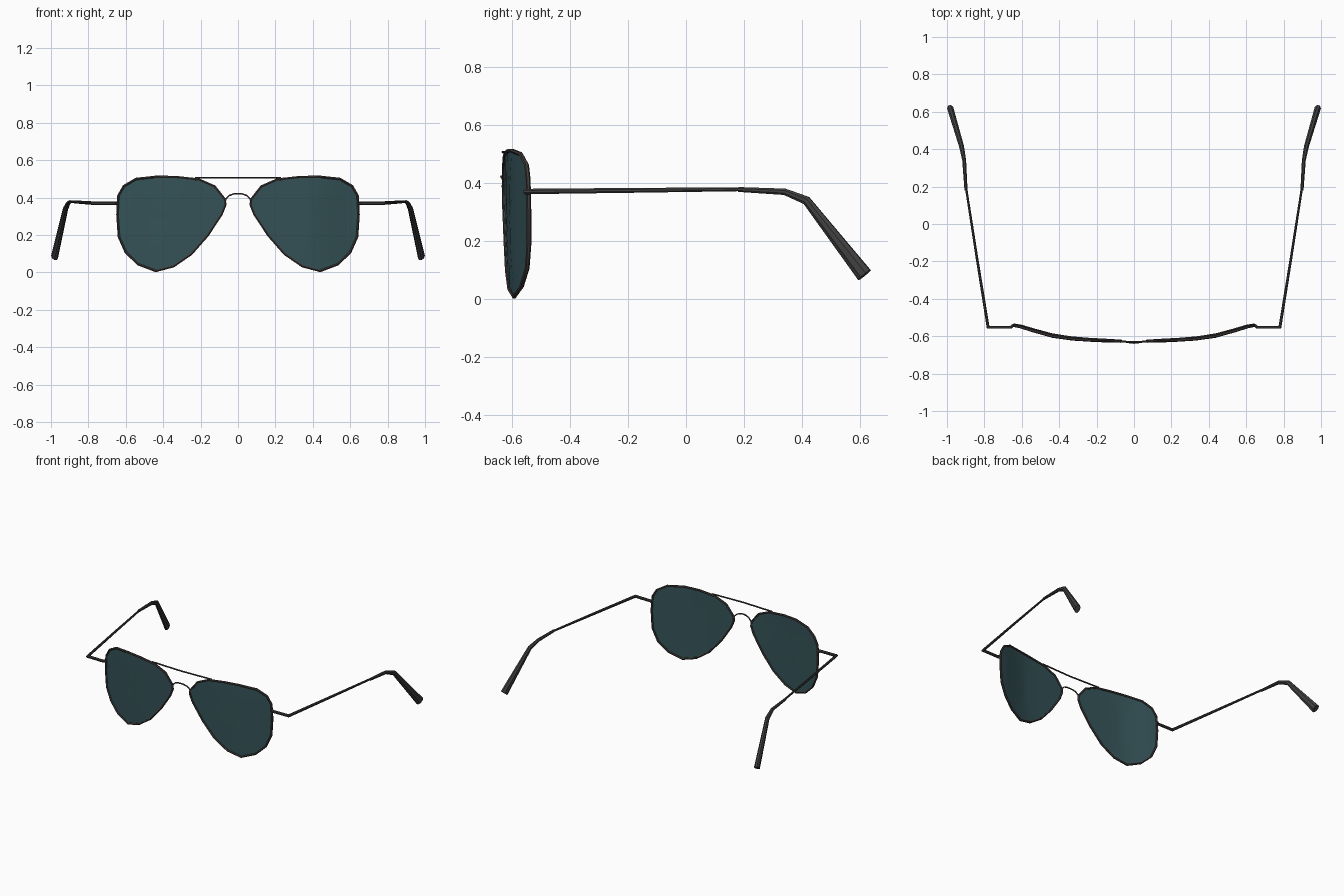
import bpy, math
from mathutils import Vector

if "Cube" in bpy.data.objects:
    bpy.data.objects.remove(bpy.data.objects["Cube"])


def material(name, rgb):
    m = bpy.data.materials.new(name)
    m.diffuse_color = (*rgb, 1)
    m.use_nodes = True
    m.node_tree.nodes["Principled BSDF"].inputs["Base Color"].default_value = m.diffuse_color
    return m


LENS = material("dark_teal", (0.035, 0.085, 0.095))
METAL = material("dark_metal", (0.05, 0.043, 0.04))
PLASTIC = material("dark_grey", (0.05, 0.05, 0.05))


def add_mesh(name, verts, faces, mat, mirror, angle):
    me = bpy.data.meshes.new(name)
    me.from_pydata(verts, [], faces)
    me.materials.append(mat)
    ob = bpy.data.objects.new(name, me)
    bpy.context.collection.objects.link(ob)
    bpy.ops.object.select_all(action='DESELECT')
    ob.select_set(True)
    bpy.context.view_layer.objects.active = ob
    bpy.ops.object.shade_smooth_by_angle(angle=math.radians(angle))
    if mirror:
        ob.modifiers.new("mirror", 'MIRROR').use_mirror_merge = False
    return ob


def sweep(name, path, sizes, mat, ref, sides=8, closed=False, mirror=True, angle=30):
    """Tube along path; sizes holds (width, height) for each point."""
    pts = [Vector(p) for p in path]
    n = len(pts)
    verts, faces = [], []
    for i, p in enumerate(pts):
        a = (p - pts[i - 1]).normalized() if closed or i > 0 else None
        b = (pts[(i + 1) % n] - p).normalized() if closed or i < n - 1 else None
        a, b = a or b, b or a
        t = (a + b).normalized()
        side = t.cross(Vector(ref)).normalized()
        up = side.cross(t)
        # widen at corners so the thickness stays even
        miter = 1 / max(0.5, t.dot(a))
        w, h = sizes[i]
        for k in range(sides):
            c = 2 * math.pi * (k + 0.5) / sides
            verts.append(p + side * (math.cos(c) * w / 2 * miter) + up * (math.sin(c) * h / 2))
    for i in range(n if closed else n - 1):
        j = (i + 1) % n
        for k in range(sides):
            l = (k + 1) % sides
            faces.append((i * sides + k, i * sides + l, j * sides + l, j * sides + k))
    if not closed:
        faces.append(tuple(reversed(range(sides))))
        faces.append(tuple(range((n - 1) * sides, n * sides)))
    return add_mesh(name, verts, faces, mat, mirror, angle)


# Wrap of the front: depth by distance from the centre, with a slight tilt
WRAP = [(0.0, -0.627), (0.07, -0.625), (0.25, -0.618), (0.40, -0.606),
        (0.50, -0.580), (0.61, -0.546), (0.66, -0.538)]


def depth(x, z):
    for (x0, y0), (x1, y1) in zip(WRAP, WRAP[1:]):
        if x <= x1:
            return y0 + (y1 - y0) * (x - x0) / (x1 - x0) - 0.014 * (z - 0.25)
    return WRAP[-1][1]


# Teardrop lens outline (x, z)
OUTLINE = [(0.070, 0.39), (0.125, 0.46), (0.21, 0.497), (0.33, 0.51), (0.435, 0.512),
           (0.545, 0.50), (0.61, 0.462), (0.64, 0.41), (0.645, 0.31), (0.637, 0.19),
           (0.60, 0.107), (0.533, 0.043), (0.44, 0.008), (0.345, 0.033), (0.25, 0.098),
           (0.163, 0.197), (0.088, 0.31), (0.068, 0.36)]

# Lenses: concentric rings laid onto the wrap
cx, cz, n = 0.37, 0.28, len(OUTLINE)
verts, faces = [(cx, depth(cx, cz), cz)], []
RINGS = 6
for r in range(1, RINGS + 1):
    for x, z in OUTLINE:
        px, pz = cx + (x - cx) * r / RINGS, cz + (z - cz) * r / RINGS
        verts.append((px, depth(px, pz), pz))
for k in range(n):
    l = (k + 1) % n
    faces.append((0, 1 + k, 1 + l))
    for r in range(RINGS - 1):
        a, b = 1 + r * n, 1 + (r + 1) * n
        faces.append((a + k, b + k, b + l, a + l))
add_mesh("lenses", verts, faces, LENS, True, 60)

# Rims
rim = [(x, depth(x, z), z) for x, z in OUTLINE]
sweep("lens_rims", rim, [(0.014, 0.016)] * n, METAL, (0, 1, 0), 6, closed=True, angle=40)

# Brow bar and nose bridge
bar = [(x, depth(abs(x), 0.507), 0.507) for x in (-0.23, -0.1, 0, 0.1, 0.23)]
sweep("brow_bar", bar, [(0.010, 0.010)] * 5, METAL, (0, 1, 0), 6, mirror=False)
half = [(0.072, -0.626, 0.365), (0.064, -0.627, 0.395), (0.045, -0.630, 0.412),
        (0.022, -0.634, 0.420)]
bridge = [(-x, y, z) for x, y, z in half] + [(0, -0.636, 0.422)] + half[::-1]
sweep("nose_bridge", bridge, [(0.009, 0.009)] * 9, METAL, (0, 1, 0), 6, mirror=False, angle=60)

# Hinge arms running into the straight temples
temple = [(0.645, -0.541, 0.370), (0.658, -0.552, 0.370), (0.780, -0.552, 0.371),
          (0.840, -0.180, 0.375), (0.902, 0.22, 0.379)]
sweep("temples", temple, [(0.016, 0.020), (0.016, 0.020), (0.017, 0.020),
                          (0.015, 0.018), (0.013, 0.014)], PLASTIC, (0, 0, 1))

# Flared ear tips
tip = [(0.898, 0.18, 0.378), (0.908, 0.34, 0.370), (0.922, 0.415, 0.340),
       (0.981, 0.615, 0.083)]
sweep("ear_tips", tip, [(0.018, 0.018), (0.022, 0.024), (0.027, 0.032), (0.036, 0.058)],
      PLASTIC, (0, 0, 1))
